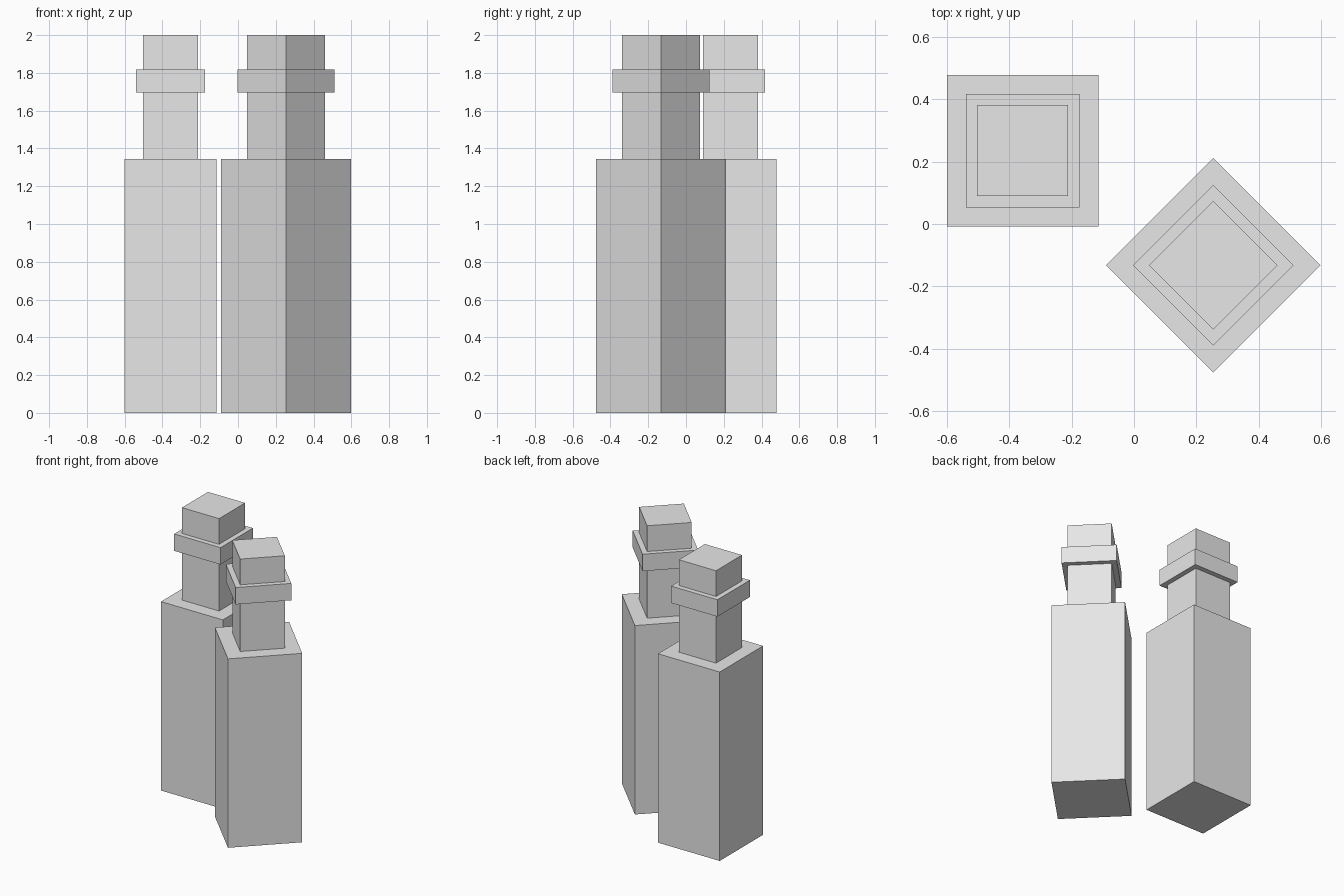
import bpy
import math

cube = bpy.data.objects.get("Cube")
if cube:
    bpy.data.objects.remove(cube, do_unlink=True)

# One plain grey for everything
grey = bpy.data.materials.new("light_grey")
grey.use_nodes = True
grey.diffuse_color = (0.8, 0.8, 0.8, 1)
grey.node_tree.nodes["Principled BSDF"].inputs["Base Color"].default_value = grey.diffuse_color


def square_block(name, centre, angle, width, bottom, top):
    """Upright square block between two heights, turned about z."""
    bpy.ops.mesh.primitive_cube_add(size=1)
    block = bpy.context.object
    block.name = block.data.name = name
    block.data.materials.append(grey)
    block.scale = (width, width, top - bottom)
    block.rotation_euler.z = angle
    block.location = (*centre, (bottom + top) / 2)
    return block


# Part: width, bottom, top
PARTS = {
    "body": (0.486, 0, 1.343),
    "neck": (0.292, 1.343, 2),
    "collar": (0.364, 1.697, 1.817),
}

# Two square bottles, the front one turned by an eighth
BOTTLES = {
    "back_bottle": ((-0.357, 0.235), 0),
    "front_bottle": ((0.254, -0.132), math.radians(45)),
}

for bottle, (centre, angle) in BOTTLES.items():
    for part, (width, bottom, top) in PARTS.items():
        square_block(f"{bottle}_{part}", centre, angle, width, bottom, top)
